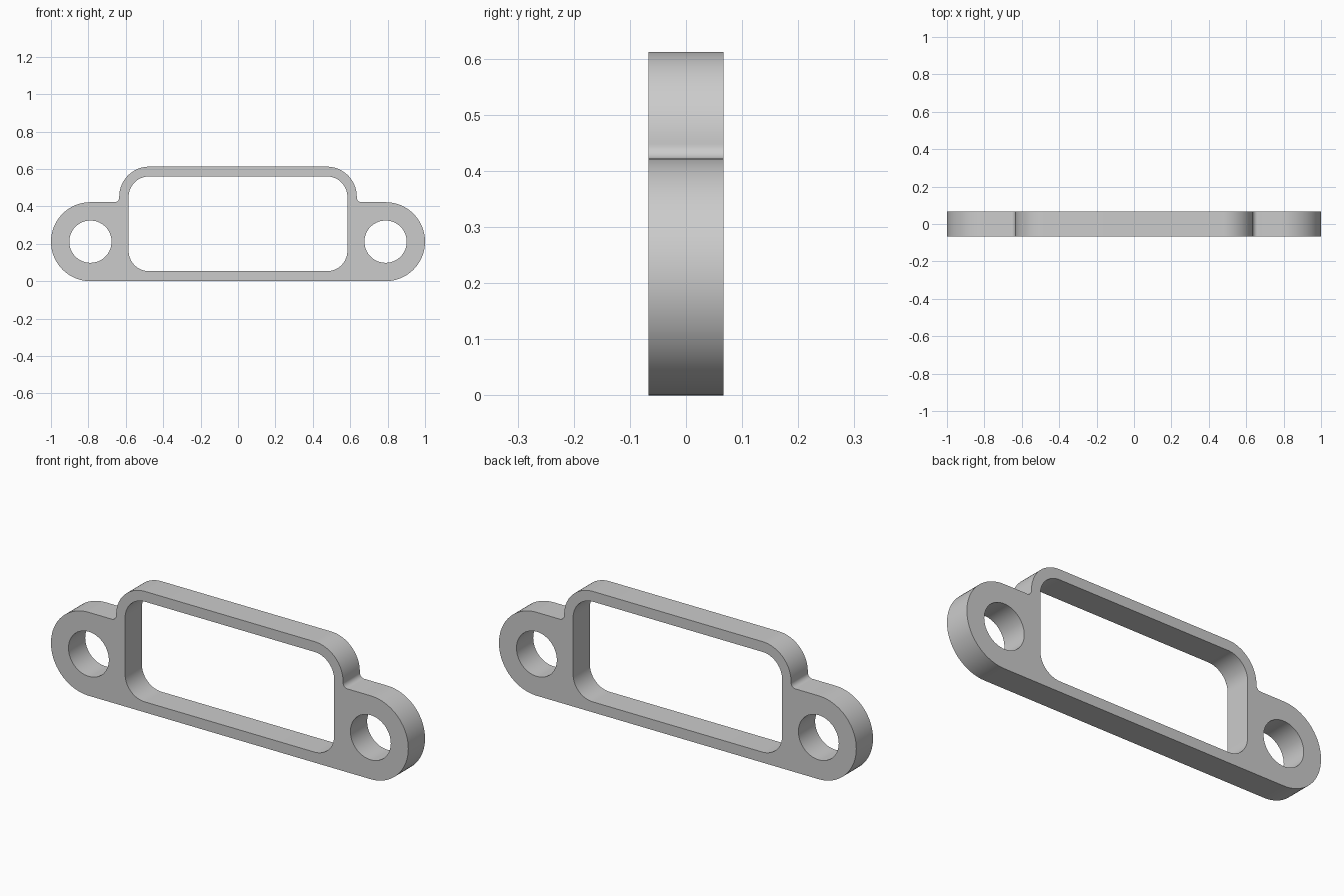
import bpy, bmesh
from math import cos, sin, radians

cube = bpy.data.objects.get("Cube")
if cube:
    bpy.data.objects.remove(cube, do_unlink=True)

DEPTH = 0.134
EAR_R = 0.211
EAR_X = 1 - EAR_R


def arc(cx, cz, r, start, end, steps):
    """Points along an arc, angles in degrees."""
    angles = [radians(start + (end - start) * i / steps) for i in range(steps + 1)]
    return [(cx + r * cos(a), cz + r * sin(a)) for a in angles]


def mirrored(half):
    """Close a right-hand half outline with its mirror image."""
    return half + [(-x, z) for x, z in reversed(half)]


# Outline: round ear, small inner fillet, rounded raised housing
outline = mirrored(
    arc(EAR_X, EAR_R, EAR_R, -90, 90, 40)
    + arc(0.66, 0.447, 0.025, 270, 180, 10)
    + arc(0.475, 0.452, 0.16, 0, 90, 24))

# Rounded rectangular window
window = mirrored(
    arc(0.475, 0.163, 0.11, -90, 0, 20)
    + arc(0.475, 0.45, 0.11, 0, 90, 20))

# Bolt holes, one in each ear
holes = [arc(s * EAR_X, EAR_R, 0.113, 0, 360, 64)[:-1] for s in (-1, 1)]

# Fill the flat plate between the loops and give it depth
bm = bmesh.new()
edges = []
for loop in [outline, window] + holes:
    verts = [bm.verts.new((x, -DEPTH / 2, z)) for x, z in loop]
    edges += [bm.edges.new((v, verts[i - 1])) for i, v in enumerate(verts)]
bmesh.ops.triangle_fill(bm, edges=edges, use_beauty=True)
extruded = bmesh.ops.extrude_face_region(bm, geom=bm.faces[:], use_keep_orig=True)
moved = [g for g in extruded["geom"] if isinstance(g, bmesh.types.BMVert)]
bmesh.ops.translate(bm, verts=moved, vec=(0, DEPTH, 0))
bmesh.ops.recalc_face_normals(bm, faces=bm.faces[:])

mesh = bpy.data.meshes.new("flange_frame")
bm.to_mesh(mesh)
bm.free()
frame = bpy.data.objects.new("flange_frame", mesh)
bpy.context.collection.objects.link(frame)

# Plain grey finish
grey = bpy.data.materials.new("plain_grey")
grey.use_nodes = True
colour = (0.6, 0.6, 0.6, 1)
grey.diffuse_color = colour
grey.node_tree.nodes["Principled BSDF"].inputs["Base Color"].default_value = colour
mesh.materials.append(grey)

# Smooth curved walls, sharp rims
bpy.ops.object.select_all(action="DESELECT")
frame.select_set(True)
bpy.context.view_layer.objects.active = frame
bpy.ops.object.shade_smooth_by_angle(angle=radians(30))
